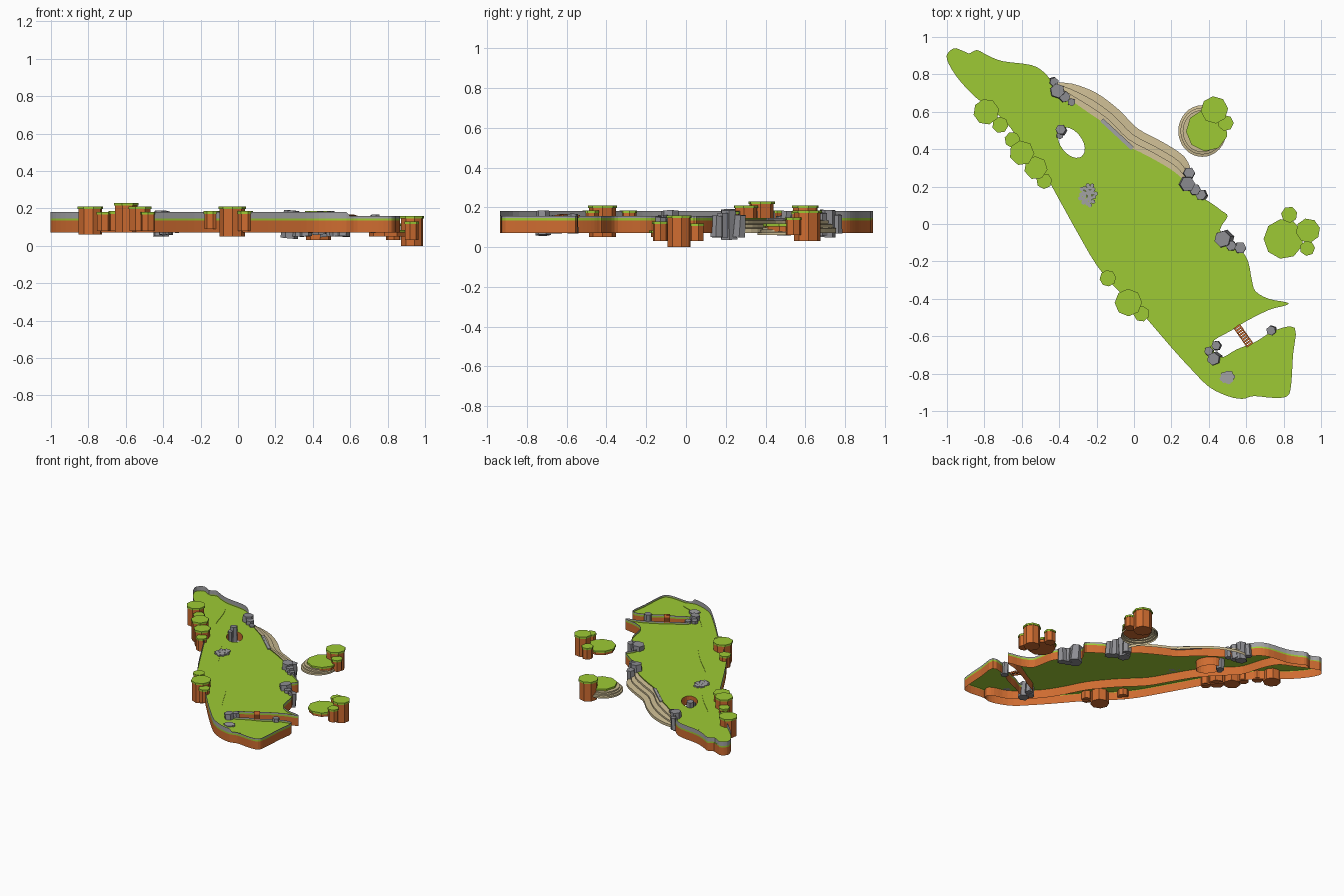
import bpy, bmesh, math, random
from mathutils import Vector, Matrix

if "Cube" in bpy.data.objects:
    bpy.data.objects.remove(bpy.data.objects["Cube"])
random.seed(4)

def mat(name, c):
    m = bpy.data.materials.new(name)
    m.diffuse_color = (*c, 1)
    m.use_nodes = True
    m.node_tree.nodes["Principled BSDF"].inputs["Base Color"].default_value = m.diffuse_color
    return m

GRASS = mat("grass green", (0.34, 0.59, 0.035))
CLIFF = mat("cliff orange", (0.62, 0.15, 0.03))
STONE = mat("stone grey", (0.36, 0.36, 0.37))
ROCK = mat("rock grey", (0.27, 0.27, 0.29))
SAND = mat("beach sand", (0.60, 0.50, 0.29))

def finish(bm, name, *mats):
    me = bpy.data.meshes.new(name)
    bm.to_mesh(me)
    bm.free()
    for m in mats:
        me.materials.append(m)
    ob = bpy.data.objects.new(name, me)
    bpy.context.collection.objects.link(ob)
    return ob

N = 3
def smooth(pts, closed=True):
    """Catmull-Rom refinement of a 2D path."""
    out, n = [], len(pts)
    P = [Vector(p) for p in pts]
    get = (lambda i: P[i % n]) if closed else (lambda i: P[max(0, min(n - 1, i))])
    for i in range(n if closed else n - 1):
        a, b, c, d = (get(i + k) for k in (-1, 0, 1, 2))
        for k in range(N):
            t = k / N
            out.append(0.5 * (2*b + (c - a)*t + (2*a - 5*b + 4*c - d)*t*t + (3*b - a - 3*c + d)*t**3))
    if not closed:
        out.append(P[-1])
    return out

def sheet(name, loops, z, m):
    """Flat filled area; extra loops are holes."""
    bm = bmesh.new()
    for lp in loops:
        vs = [bm.verts.new((p.x, p.y, z)) for p in lp]
        for i in range(len(vs)):
            bm.edges.new((vs[i - 1], vs[i]))
    bmesh.ops.triangle_fill(bm, use_beauty=True, use_dissolve=False, edges=bm.edges[:], normal=(0, 0, 1))
    for f in bm.faces:
        f.normal_update()
        if f.normal.z < 0:
            f.normal_flip()
    return finish(bm, name, m)

def wall(name, path, z0, z1, m, closed=True, skip=lambda i: False):
    """Vertical ribbon; z1 may be a function of the point index."""
    top = z1 if callable(z1) else (lambda i: z1)
    bm = bmesh.new()
    lo = [bm.verts.new((p.x, p.y, z0)) for p in path]
    hi = [bm.verts.new((p.x, p.y, top(i))) for i, p in enumerate(path)]
    n = len(path)
    for i in range(n if closed else n - 1):
        if not skip(i):
            j = (i + 1) % n
            bm.faces.new((lo[i], hi[i], hi[j], lo[j]))
    return finish(bm, name, m)

def terraces(name, inner, outer, profile, m, closed):
    """Stepped skirt between two matching paths."""
    bm = bmesh.new()
    rows = []
    for t, z in profile:
        rows.append([bm.verts.new((*a.lerp(b, t), z)) for a, b in zip(inner, outer)])
    n = len(inner)
    for r, s in zip(rows, rows[1:]):
        for i in range(n if closed else n - 1):
            j = (i + 1) % n
            bm.faces.new((r[i], s[i], s[j], r[j]))
    bmesh.ops.recalc_face_normals(bm, faces=bm.faces[:])
    if sum(f.normal.z for f in bm.faces) < 0:
        bmesh.ops.reverse_faces(bm, faces=bm.faces[:])
    return finish(bm, name, m)

def prism(name, x, y, r, z0, z1, sides, m, turn=0.0, tilt=(0, 0), taper=1.0):
    bm = bmesh.new()
    bmesh.ops.create_cone(bm, cap_ends=True, segments=sides, radius1=r, radius2=r * taper, depth=z1 - z0)
    ob = finish(bm, name, m)
    ob.location = (x, y, (z0 + z1) / 2)
    ob.rotation_euler = (tilt[0], tilt[1], turn)
    return ob

def box(name, loc, size, turn, m):
    bm = bmesh.new()
    bmesh.ops.create_cube(bm, size=1, matrix=Matrix.Diagonal((*size, 1)))
    ob = finish(bm, name, m)
    ob.location, ob.rotation_euler = loc, (0, 0, turn)

# island outline, clockwise from the north-west tip
coast = [(-1, .88), (-.99, .92), (-.95, .94), (-.89, .91), (-.84, .93), (-.78, .90), (-.7, .87), (-.55, .85),
         (-.48, .81), (-.43, .75), (-.36, .68), (-.25, .6), (-.15, .53), (-.05, .43), (.08, .36), (.2, .29),
         (.27, .23), (.33, .16), (.4, .12), (.47, .07), (.5, .04), (.46, -.03), (.5, -.1), (.57, -.14),
         (.61, -.2), (.63, -.3), (.65, -.36), (.72, -.4), (.82, -.42), (.81, -.435), (.72, -.46), (.6, -.52),
         (.52, -.57), (.43, -.62), (.42, -.66), (.44, -.7), (.48, -.71), (.55, -.67), (.65, -.63), (.75, -.57),
         (.86, -.555), (.85, -.7), (.84, -.86), (.82, -.92), (.75, -.93), (.64, -.92), (.58, -.935), (.5, -.92),
         (.4, -.87), (.3, -.77), (.2, -.66), (.08, -.52), (0, -.43), (-.1, -.34), (-.2, -.22), (-.3, -.05),
         (-.4, .13), (-.48, .27), (-.6, .43), (-.7, .56), (-.85, .68), (-.95, .79)]
outline = smooth(coast)
pond = []
for k in range(24):
    a = k * math.tau / 24
    u, v = .092 * math.cos(a), .058 * math.sin(a)
    pond.append(Vector((-.335 + u * -.6 - v * .8, .435 + u * .8 - v * .6)))

# ground, cliffs, grass lip and stone rim
sheet("main_ground", [outline, pond], .14, GRASS)
wall("cliff_wall", outline, .072, .135, CLIFF)
wall("pond_wall", pond, .072, .14, CLIFF)
wall("grass_lip", outline, .135, .147, GRASS)
wall("stone_rim", outline, .147, lambda i: .181 if i >= 46 * N or i <= 9 * N else .158, STONE,
     skip=lambda i: 10 * N <= i < 16 * N)

# front-left ledge on the ground, with its inner wall below
ridge = smooth([(-.95, .94), (-.88, .91), (-.78, .86), (-.68, .81), (-.62, .7), (-.57, .54), (-.5, .46), (-.42, .38),
                (-.33, .27), (-.24, .12), (-.15, -.03), (0, -.18), (.14, -.35), (.22, -.5), (.3, -.63), (.4, -.74),
                (.5, -.82), (.6, -.85), (.64, -.88), (.63, -.92)], False)
sheet("ledge_ground", [ridge + outline[46 * N:] + outline[:2 * N]], .144, GRASS)
wall("ledge_inner_wall", ridge, .072, .139, CLIFF, closed=False)
wall("ledge_step", ridge, .139, .144, GRASS, closed=False)

# stepped beach
inner = smooth([(-.43, .75), (-.36, .68), (-.25, .6), (-.15, .53), (-.05, .43), (.08, .36), (.2, .29), (.27, .23)], False)
outer = smooth([(-.43, .755), (-.33, .75), (-.2, .7), (-.08, .61), (.02, .51), (.15, .44), (.27, .36), (.31, .27)], False)
terraces("beach", inner, outer, [(0, .139), (.3, .133), (.3, .118), (.62, .113), (.62, .1), (1, .093), (1, .072)], SAND, False)
for k in range(4):
    box("beach_step", (-.15 + k * .04, .535 - k * .037, .137), (.06, .022, .018), -.75, STONE)

# sandy islet skirt
def ring(r):
    return [Vector((.365 + r * .93 * math.cos(k * math.tau / 32), .497 + r * math.sin(k * math.tau / 32))) for k in range(32)]
terraces("islet_sand", ring(.01), ring(.138), [(0, .1), (.8, .1), (.8, .09), (.9, .087), (.9, .077), (1, .074), (1, .06)], SAND, True)

# orange pillars with grass caps: x, y, radius, bottom, top, sides
pillars = [(-.79, .6, .068, .06, .21, 8), (-.715, .53, .043, .08, .18, 7), (-.65, .45, .042, .08, .185, 7),
           (-.6, .38, .066, .07, .23, 7), (-.525, .3, .062, .08, .21, 7), (-.48, .23, .042, .08, .18, 7),
           (-.14, -.29, .043, .09, .185, 8), (-.03, -.42, .072, .05, .21, 8), (.04, -.48, .042, .08, .185, 7),
           (.93, -.035, .064, 0, .16, 8), (.83, .05, .043, .03, .12, 7), (.927, -.13, .04, .03, .13, 7),
           (.8, -.08, .105, .05, .085, 9), (.43, .61, .072, .03, .185, 8), (.49, .54, .042, .06, .15, 7),
           (.39, .5, .11, .08, .118, 9)]
for x, y, r, z0, z1, n in pillars:
    turn = random.random()
    prism("pillar", x, y, r * .94, z0, z1 - .012, n, CLIFF, turn)
    prism("pillar_cap", x, y, r * 1.02, z1 - .014, z1, n, GRASS, turn)

# hexagonal rock columns: x, y, radius, bottom, top
rocks = [(-.43, .76, .026, .07, .165), (-.41, .71, .042, .05, .19), (-.375, .68, .032, .06, .175), (-.335, .652, .023, .07, .155),
         (-.39, .503, .03, .06, .185), (-.4, .475, .02, .06, .16), (.293, .27, .033, .05, .165), (.28, .215, .044, .04, .192),
         (.325, .183, .033, .05, .175), (.36, .155, .032, .05, .16), (.48, -.08, .048, .05, .185), (.52, -.118, .03, .05, .165),
         (.565, -.13, .034, .05, .155), (.735, -.57, .028, .07, .17), (.44, -.65, .027, .07, .165), (.4, -.68, .026, .07, .165),
         (.43, -.72, .037, .06, .185)]
for x, y, r, z0, z1 in rocks:
    prism("rock_column", x, y, r * 1.06, z0, z1 - .003, 6, ROCK, random.random(),
          (random.uniform(-.09, .09), random.uniform(-.09, .09)), .88)

# cobbled patches of small stones
for cx, cy, rx, ry in [(-.245, .155, .045, .06), (.5, -.82, .033, .028)]:
    for k in range(26):
        a, d = k * 2.4, math.sqrt((k + .5) / 26)
        prism("cobble", cx + rx * d * math.cos(a), cy + ry * d * math.sin(a), .012, .14, .151, 6, STONE, a)

# plank bridge over the stream
for k in range(9):
    t = k / 8
    box("bridge_plank", (.552 + .066 * t, -.55 - .095 * t, .158 + .006 * math.sin(math.pi * t)), (.042, .010, .008), .6, CLIFF)
for s in (-1, 1):
    box("bridge_beam", (.585 + s * .014, -.5975 + s * .0096, .153), (.006, .118, .008), .607, CLIFF)
